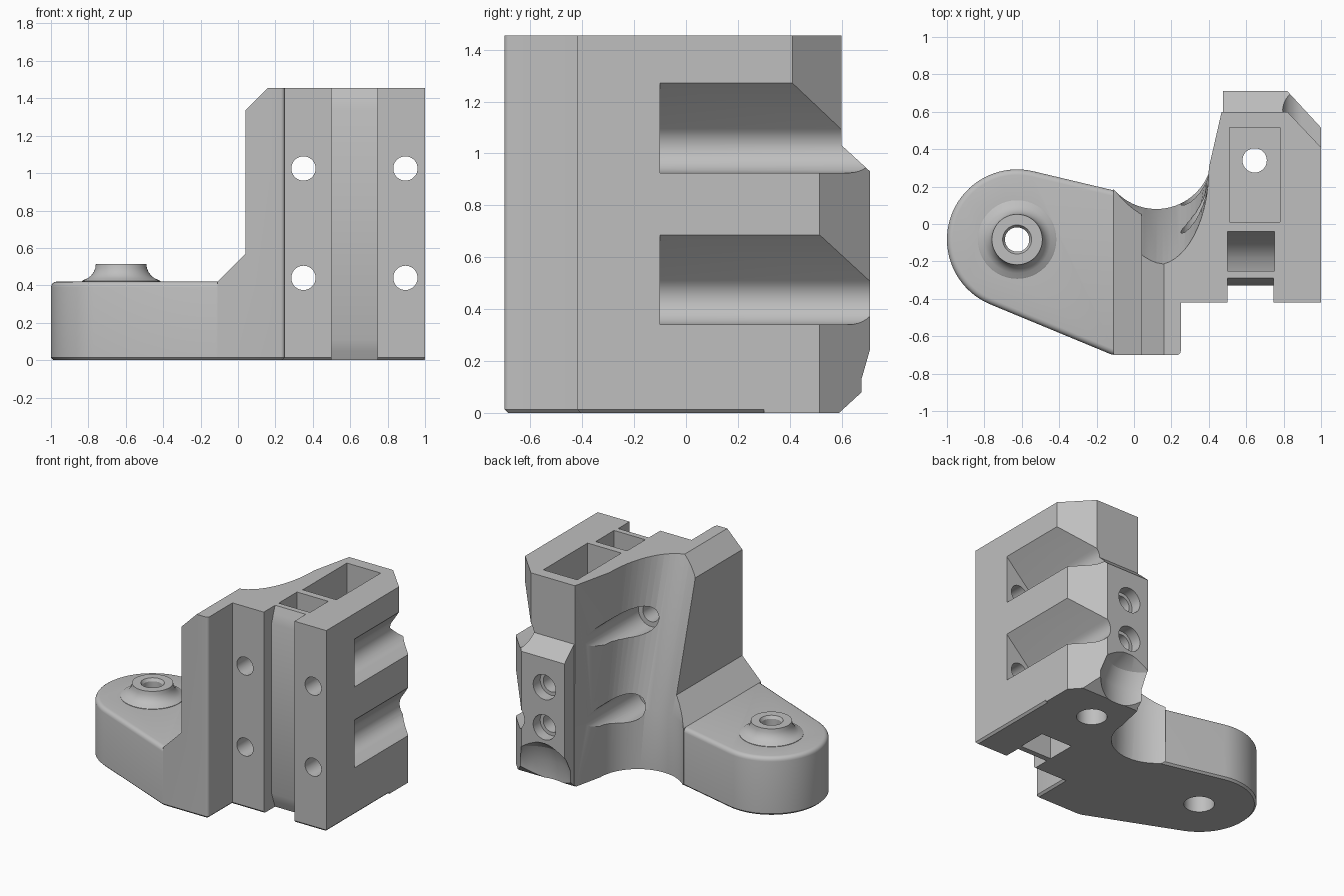
import bpy, bmesh
from math import sin, cos, radians
from mathutils import Vector

if "Cube" in bpy.data.objects:
    bpy.data.objects.remove(bpy.data.objects["Cube"])

grey = bpy.data.materials.new("plain grey")
grey.use_nodes = True
grey.diffuse_color = (0.52, 0.52, 0.52, 1)
grey.node_tree.nodes["Principled BSDF"].inputs["Base Color"].default_value = (0.52, 0.52, 0.52, 1)


def loft(name, rings):
    """Closed solid through matching rings of points."""
    bm = bmesh.new()
    loops = [[bm.verts.new(p) for p in ring] for ring in rings]
    n = len(loops[0])
    for a, b in zip(loops, loops[1:]):
        for i in range(n):
            j = (i + 1) % n
            bm.faces.new((a[i], a[j], b[j], b[i]))
    bm.faces.new(loops[0][::-1])
    bm.faces.new(loops[-1])
    bmesh.ops.recalc_face_normals(bm, faces=bm.faces)
    mesh = bpy.data.meshes.new(name)
    bm.to_mesh(mesh)
    bm.free()
    mesh.materials.append(grey)
    obj = bpy.data.objects.new(name, mesh)
    bpy.context.collection.objects.link(obj)
    return obj


def prism(name, pts, axis, lo, hi):
    """Extrude a 2D outline along x, y or z."""
    place = {"x": lambda p, t: (t, p[0], p[1]),
             "y": lambda p, t: (p[0], t, p[1]),
             "z": lambda p, t: (p[0], p[1], t)}[axis]
    return loft(name, [[place(p, t) for p in pts] for t in (lo, hi)])


def inset(pts, d):
    """Mitred inward offset of a counter-clockwise outline."""
    result = []
    for i, p in enumerate(pts):
        p = Vector(p)
        e1 = (p - Vector(pts[i - 1])).normalized()
        e2 = (Vector(pts[(i + 1) % len(pts)]) - p).normalized()
        n1, n2 = Vector((-e1.y, e1.x)), Vector((-e2.y, e2.x))
        result.append(p + (n1 + n2) * d / (1 + n1.dot(n2)))
    return result


def stack(name, pts, levels):
    """Upright outline with an inset at each (inset, height) level."""
    return loft(name, [[(p[0], p[1], z) for p in inset(pts, d)] for d, z in levels])


def arc(cx, cy, r, start, end, steps, ry=None):
    angles = [radians(start + (end - start) * i / steps) for i in range(steps + 1)]
    return [(cx + r * cos(a), cy + (ry or r) * sin(a)) for a in angles]


def lathe(name, x, y, profile):
    """Stack of circles (radius, height) on a vertical axis."""
    return loft(name, [[(px, py, z) for px, py in arc(x, y, r, 0, 352.5, 47)]
                       for r, z in profile])


def rod(name, x, z, r, lo, hi):
    return prism(name, arc(x, z, r, 0, 350, 35), "y", lo, hi)


def combine(obj, other, operation):
    mod = obj.modifiers.new(operation.title(), "BOOLEAN")
    mod.operation, mod.solver, mod.object = operation, "EXACT", other
    bpy.context.view_layer.objects.active = obj
    bpy.ops.object.modifier_apply(modifier=mod.name)
    bpy.data.objects.remove(other)


def cut(other):
    combine(body, other, "DIFFERENCE")


# Tower: plan outline limited by the stepped front silhouette
plan = [(-0.11, -0.70)] + arc(0.23, -0.68, 0.02, -90, 0, 4) + [
    (0.25, -0.42), (1, -0.42), (1, 0.41), (0.82, 0.60), (0, 0.60), (-0.11, 0.185)]
body = stack("bracket_body", plan, [(0.014, 0), (0, 0.014), (0, 1.455)])
step = [(-0.3, -0.2), (1.2, -0.2), (1.2, 1.6), (0.16, 1.6), (0.16, 1.455),
        (0.04, 1.335), (0.04, 0.57), (-0.11, 0.42), (-0.3, 0.42)]
combine(body, prism("silhouette", step, "y", -1, 1), "INTERSECT")

# Rounded arm with softened rim
arm_plan = arc(-0.625, -0.083, 0.375, 76, 247, 36) + [(-0.12, -0.698), (0.1, -0.698), (0.1, 0.13)]
rim = [(0.03 * (1 - cos(a)), 0.39 + 0.03 * sin(a)) for a in (radians(22.5 * i) for i in range(5))]
arm = stack("arm", arm_plan, [(0.014, 0), (0, 0.014)] + rim)
combine(body, arm, "UNION")

# Leaning scoop behind the tower
def scoop_ring(z, cy, rx, ry):
    pts = arc(0.12, cy, rx, 180, 360, 28, ry) + [(0.56, 1), (0.12 - rx, 1)]
    return [(x, y, z) for x, y in pts]

low, high = (0.38, 0.30, 0.30), (0.30, 0.28, 0.52)
cut(loft("scoop", [scoop_ring(-0.1, *low), scoop_ring(0.43, *low),
                   scoop_ring(1.46, *high), scoop_ring(1.6, *high)]))

# Rear block with sloped shoulders
rear = prism("rear_block", [(0.475, 0.45), (0.7, 0.3), (1, 0.3), (1, 0.515), (0.82, 0.71),
                            (0.475, 0.71)], "z", -0.1, 1.2)
shoulder = [(0.2, 0), (0.59, 0), (0.71, 0.11), (0.71, 0.93), (0.59, 1.04), (0.2, 1.04)]
combine(rear, prism("shoulder", shoulder, "x", 0, 1.2), "INTERSECT")
combine(body, rear, "UNION")

# Flared boss on the arm
boss = [(0.21, 0.38), (0.21, 0.423)]
boss += [(0.225 - 0.09 * sin(a), 0.515 - 0.09 * cos(a))
         for a in (radians(15 * i) for i in range(1, 7))]
combine(body, lathe("boss", -0.625, -0.083, boss), "UNION")
cut(lathe("arm_hole", -0.625, -0.083,
          [(0.1, -0.1), (0.1, 0.2), (0.065, 0.2), (0.065, 0.495), (0.09, 0.535)]))

# Front strap groove with eased ends
groove = [(-0.6, -0.1), (-0.29, -0.1), (-0.29, 0), (-0.31, 0.05), (-0.33, 0.11),
          (-0.33, 1.34), (-0.31, 1.40), (-0.29, 1.455), (-0.29, 1.6), (-0.6, 1.6)]
cut(prism("strap_groove", groove, "x", 0.5, 0.745))

# Strap pockets, mirrored top and bottom
pocket = [(-0.25, 1.6), (-0.25, 1.12), (-0.18, 1.14), (-0.11, 1.20), (-0.04, 1.32), (-0.04, 1.6)]
for flip in (False, True):
    pts = [(y, 1.455 - z if flip else z) for y, z in pocket]
    cut(prism("strap_pocket", pts, "x", 0.5, 0.75))

# Deep pocket and its drain hole
cut(prism("deep_pocket", [(0.51, 0.01), (0.78, 0.01), (0.78, 0.515), (0.51, 0.515)],
          "z", 0.25, 1.6))
cut(lathe("floor_hole", 0.645, 0.34, [(0.1, -0.1), (0.1, 0.12), (0.065, 0.12), (0.065, 0.4)]))

# Mounting holes with counterbores; the right ones open sideways under a sloped roof
for z in (0.44, 1.025):
    for x in (0.35, 0.895):
        cut(rod("mount_hole", x, z, 0.065, -0.6, 0.9))
    cut(rod("left_counterbore", 0.35, z, 0.1, -0.1, 0.9))
    roof = arc(0.895, z, 0.1, 135, 270, 14) + [(1.2, z - 0.1), (1.2, z + 0.446)]
    cut(prism("side_notch", roof, "y", -0.1, 1))

# Rear holes and the clearance scoop at the foot
for z in (0.43, 0.72):
    cut(rod("rear_counterbore", 0.635, z, 0.09, 0.63, 0.9))
    cut(rod("rear_hole", 0.635, z, 0.065, 0.4, 0.9))
cut(lathe("foot_clearance", 0.645, 0.85,
          [(0.27, -0.1), (0.27, 0.13), (0.227, 0.24), (0.145, 0.31), (0.02, 0.36)]))

body.select_set(True)
bpy.context.view_layer.objects.active = body
bpy.ops.object.shade_smooth_by_angle(angle=radians(25))
